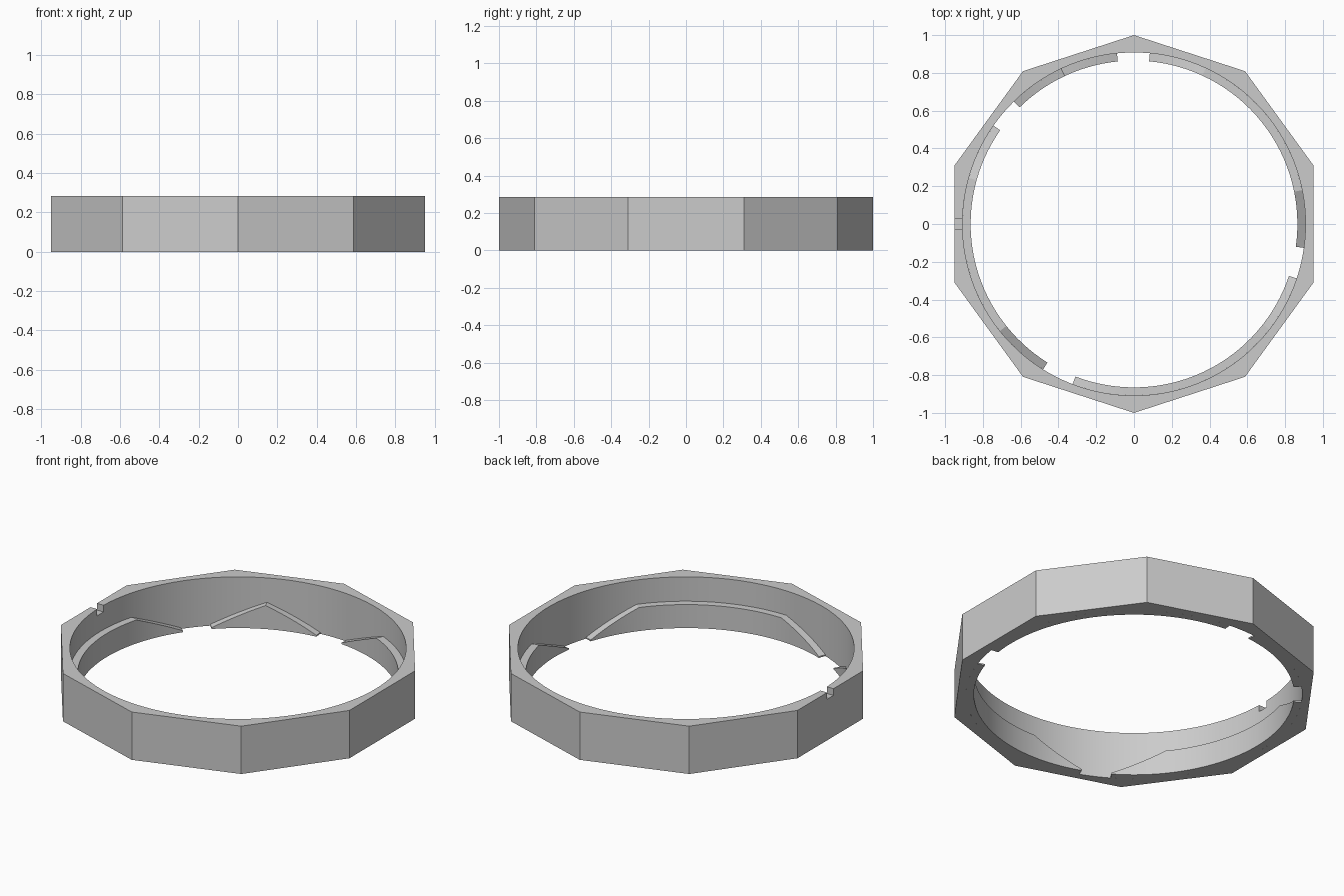
import bpy
import bmesh
from math import radians, cos, sin

HEIGHT = 0.285
BORE = 0.908       # radius of the inner wall
LIP = 0.865        # radius of the ridge faces
RIDGE_TOP = 0.14
RIDGE_END = 0.008
RAMP = 19.4        # degrees covered by each ramp

if "Cube" in bpy.data.objects:
    bpy.data.objects.remove(bpy.data.objects["Cube"])

grey = bpy.data.materials.new("plain grey")
grey.use_nodes = True
grey.diffuse_color = (0.6, 0.6, 0.6, 1)
grey.node_tree.nodes["Principled BSDF"].inputs["Base Color"].default_value = (0.6, 0.6, 0.6, 1)


def make_object(name, bm):
    bmesh.ops.recalc_face_normals(bm, faces=bm.faces)
    mesh = bpy.data.meshes.new(name)
    bm.to_mesh(mesh)
    bm.free()
    mesh.materials.append(grey)
    obj = bpy.data.objects.new(name, mesh)
    bpy.context.collection.objects.link(obj)
    return obj


def select_only(obj):
    bpy.ops.object.select_all(action='DESELECT')
    obj.select_set(True)
    bpy.context.view_layer.objects.active = obj


def smooth(obj):
    select_only(obj)
    bpy.ops.object.shade_smooth_by_angle(angle=radians(15))


def prism(name, outline, z0, z1):
    bm = bmesh.new()
    base = bm.faces.new([bm.verts.new((x, y, z0)) for x, y in outline])
    extruded = bmesh.ops.extrude_face_region(bm, geom=[base], use_keep_orig=True)
    for v in extruded["geom"]:
        if isinstance(v, bmesh.types.BMVert):
            v.co.z = z1
    return make_object(name, bm)


def polygon(sides, radius, start=90):
    angles = [radians(start + 360 * i / sides) for i in range(sides)]
    return [(radius * cos(a), radius * sin(a)) for a in angles]


def subtract(obj, cutter):
    cutter.hide_render = True
    mod = obj.modifiers.new("cut", 'BOOLEAN')
    mod.operation = 'DIFFERENCE'
    mod.solver = 'EXACT'
    mod.object = cutter
    select_only(obj)
    bpy.ops.object.modifier_apply(modifier=mod.name)
    bpy.data.objects.remove(cutter)


def ridge(name, start, end):
    """Curved ledge on the inner wall, ramping up from both ends."""
    steps = max(2, round((end - start - 2 * RAMP) / 3))
    up = [start + RAMP * i / 7 for i in range(7)]
    flat_start, flat_end = start + RAMP, max(end - RAMP, start + RAMP)
    flat = [flat_start]
    if flat_end - flat_start > 1:
        flat = [flat_start + (flat_end - flat_start) * i / steps for i in range(steps + 1)]
    down = [flat_end + (end - flat_end) * i / 7 for i in range(1, 8)]
    bm = bmesh.new()
    sections = []
    for a in up + flat + down:
        rise = min(1, (a - start) / RAMP, (end - a) / RAMP)
        z = RIDGE_END + (RIDGE_TOP - RIDGE_END) * rise
        c, s = cos(radians(a)), sin(radians(a))
        corners = [(LIP, 0), (BORE, 0), (BORE, z), (LIP, z)]
        sections.append([bm.verts.new((r * c, r * s, h)) for r, h in corners])
    for a, b in zip(sections, sections[1:]):
        for i in range(4):
            j = (i + 1) % 4
            bm.faces.new((a[i], a[j], b[j], b[i]))
    bm.faces.new(sections[0])
    bm.faces.new(sections[-1])
    smooth(make_object(name, bm))


# Ten-sided ring with a round bore and a small index notch in its rim
ring = prism("outer_ring", polygon(10, 1), 0, HEIGHT)
subtract(ring, prism("bore_cutter", polygon(144, BORE), -0.1, HEIGHT + 0.1))
notch = [(-1.1, -0.03), (-0.8, -0.03), (-0.8, 0.03), (-1.1, 0.03)]
subtract(ring, prism("notch_cutter", notch, HEIGHT - 0.04, HEIGHT + 0.1))
smooth(ring)

# Inner ridges: one peaked, three with long flat tops
ridge("peaked_ridge", 95.7, 134.5)
ridge("right_ridge", 145, 238)
ridge("front_ridge", 249, 341.5)
ridge("left_ridge", 352, 444.7)
